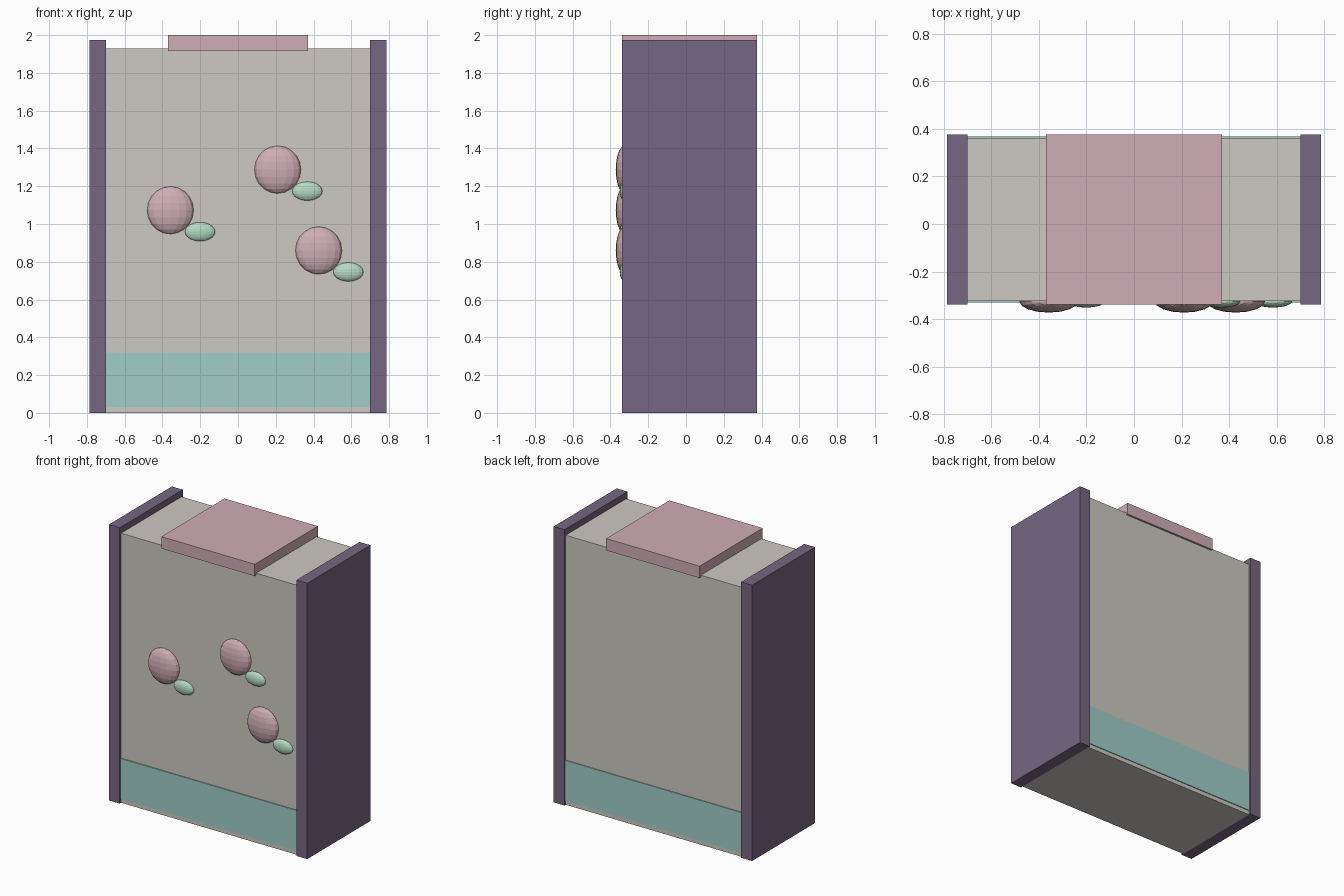
import bpy
import bmesh
from mathutils import Matrix, Vector

if "Cube" in bpy.data.objects:
    bpy.data.objects.remove(bpy.data.objects["Cube"])


def material(name, rgb):
    m = bpy.data.materials.new(name)
    lin = [((c / 255 + 0.055) / 1.055) ** 2.4 for c in rgb]
    m.diffuse_color = (*lin, 1)
    m.use_nodes = True
    m.node_tree.nodes["Principled BSDF"].inputs["Base Color"].default_value = m.diffuse_color
    return m


stone = material("warm grey", (205, 201, 194))
plum = material("plum", (118, 103, 130))
pink = material("dusty pink", (207, 174, 182))
teal = material("pale teal", (161, 206, 201))
green = material("mint green", (181, 219, 194))


def finish(name, bm, mat):
    me = bpy.data.meshes.new(name)
    bm.to_mesh(me)
    bm.free()
    me.materials.append(mat)
    ob = bpy.data.objects.new(name, me)
    bpy.context.collection.objects.link(ob)
    return ob


def box(name, lo, hi, mat):
    lo, hi = Vector(lo), Vector(hi)
    bm = bmesh.new()
    bmesh.ops.create_cube(bm, size=1, matrix=Matrix.Translation((lo + hi) / 2)
                          @ Matrix.Diagonal((*(hi - lo), 1)))
    return finish(name, bm, mat)


def blob(name, centre, radii, mat):
    bm = bmesh.new()
    bmesh.ops.create_uvsphere(bm, u_segments=16, v_segments=10, radius=1,
                              matrix=Matrix.Translation(centre)
                              @ Matrix.Diagonal((*radii, 1)))
    return finish(name, bm, mat)


# main body and the lower band wrapped round it
box("body", (-0.70, -0.323, 0), (0.70, 0.361, 1.93), stone)
box("lower_band", (-0.70, -0.33, 0.03), (0.70, 0.367, 0.32), teal)

# side panels
for side, s in (("left", -1), ("right", 1)):
    a, b = sorted((s * 0.70, s * 0.786))
    box(side + "_panel", (a, -0.339, 0), (b, 0.375, 1.975), plum)

# top plate
box("top_plate", (-0.37, -0.339, 1.915), (0.37, 0.375, 2.0), pink)

# flowers with a leaf at lower right, on the front only
for i, (x, z) in enumerate(((-0.358, 1.073), (0.21, 1.288), (0.427, 0.86))):
    blob(f"flower_{i + 1}", (x, -0.325, z), (0.123, 0.047, 0.126), pink)
    blob(f"leaf_{i + 1}", (x + 0.157, -0.325, z - 0.114), (0.08, 0.026, 0.05), green)
